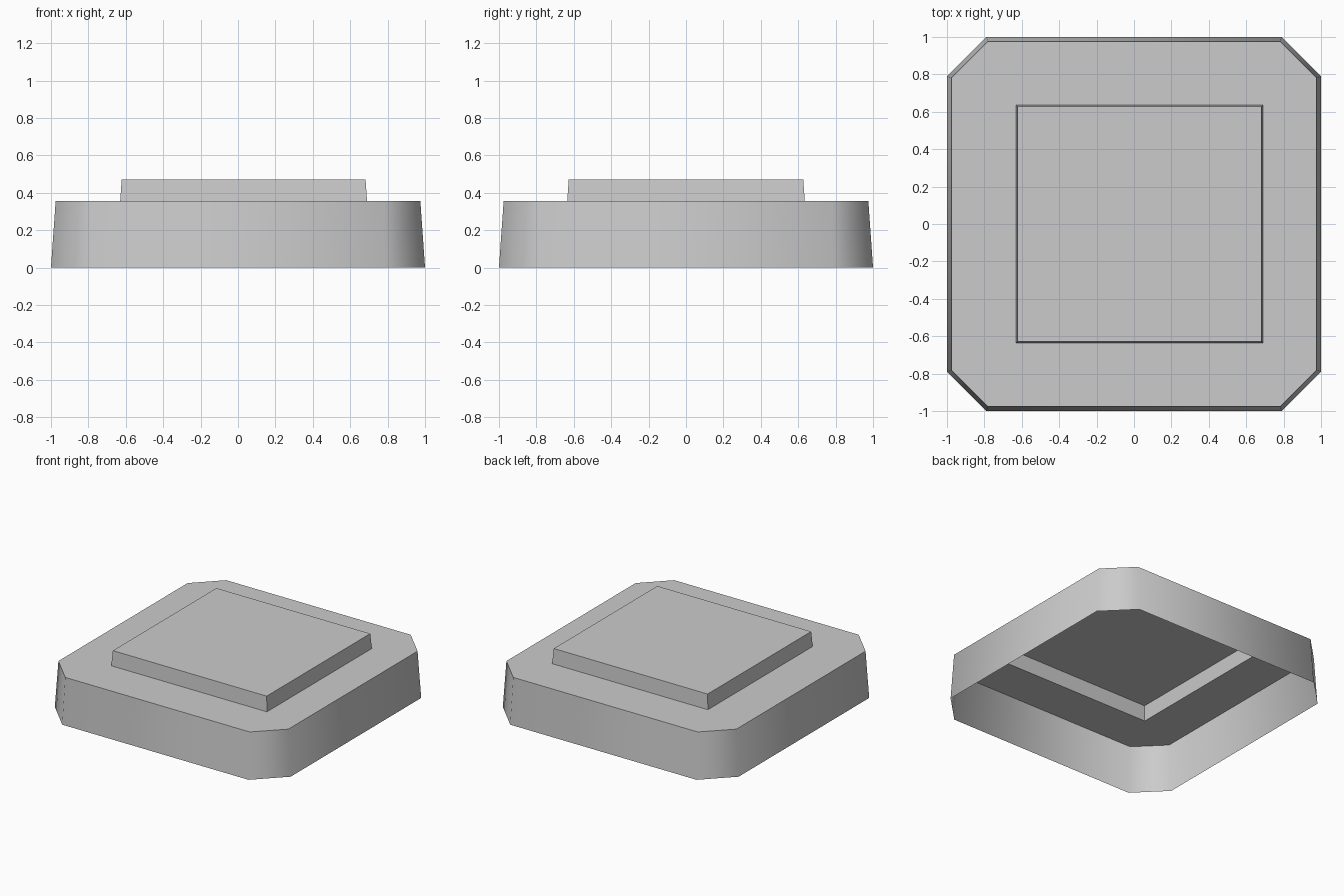
import bpy, bmesh, math

cube = bpy.data.objects.get("Cube")
if cube:
    bpy.data.objects.remove(cube, do_unlink=True)

grey = bpy.data.materials.new("plain_grey")
grey.use_nodes = True
COLOUR = (0.6, 0.6, 0.6, 1)
grey.diffuse_color = COLOUR
grey.node_tree.nodes["Principled BSDF"].inputs["Base Color"].default_value = COLOUR


def octagon(half, flat):
    """Square outline with clipped corners, counter-clockwise."""
    quarter = [(half, -flat), (half, flat)]
    points = []
    for _ in range(4):
        points += quarter
        quarter = [(-y, x) for x, y in quarter]
    return points


def rectangle(x0, x1, y):
    return [(x0, -y), (x1, -y), (x1, y), (x0, y)]


def add_loop(bm, points, z):
    return [bm.verts.new((x, y, z)) for x, y in points]


def add_wall(bm, low, high):
    for i in range(len(low)):
        j = (i + 1) % len(low)
        bm.faces.new((low[i], low[j], high[j], high[i]))


def finish(bm, name):
    mesh = bpy.data.meshes.new(name)
    bm.to_mesh(mesh)
    bm.free()
    mesh.materials.append(grey)
    obj = bpy.data.objects.new(name, mesh)
    bpy.context.collection.objects.link(obj)
    bpy.ops.object.select_all(action="DESELECT")
    obj.select_set(True)
    bpy.context.view_layer.objects.active = obj
    bpy.ops.object.shade_smooth_by_angle(angle=math.radians(60))


RIM_Z, TOP_Z = 0.355, 0.47
opening = rectangle(-0.63, 0.69, 0.635)

# Hollow tapered base, open below, with a rectangular opening in its deck
bm = bmesh.new()
foot = add_loop(bm, octagon(1.0, 0.79), 0)
rim = add_loop(bm, octagon(0.975, 0.782), RIM_Z)
add_wall(bm, foot, rim)
hole = add_loop(bm, opening, RIM_Z)
edges = []
for loop in (rim, hole):
    for a, b in zip(loop, loop[1:] + loop[:1]):
        edges.append(bm.edges.get((a, b)) or bm.edges.new((a, b)))
deck = bmesh.ops.triangle_fill(bm, edges=edges, use_beauty=True, normal=(0, 0, 1))
for face in deck["geom"]:
    if isinstance(face, bmesh.types.BMFace):
        face.normal_update()
        if face.normal.z < 0:
            face.normal_flip()
finish(bm, "base_shell")

# Raised panel over the opening, hollow underneath
bm = bmesh.new()
low = add_loop(bm, opening, RIM_Z)
high = add_loop(bm, rectangle(-0.622, 0.682, 0.627), TOP_Z)
add_wall(bm, low, high)
bm.faces.new(high)
finish(bm, "raised_panel")
